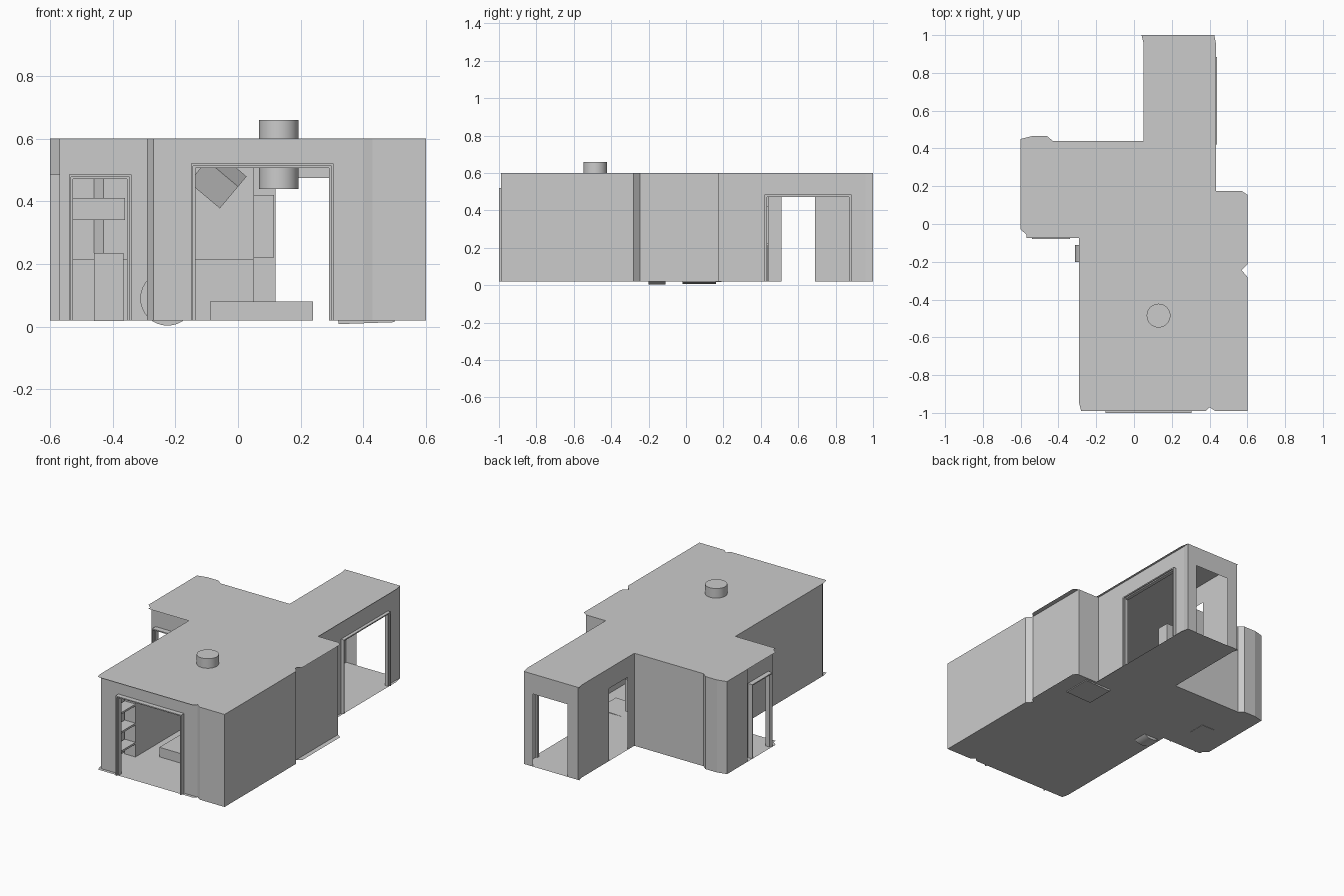
import bpy, bmesh, math
from mathutils import Vector, Matrix

if "Cube" in bpy.data.objects:
    bpy.data.objects.remove(bpy.data.objects["Cube"])

Z0, Z1 = 0.02, 0.6


def finish(name, bm):
    me = bpy.data.meshes.new(name)
    bm.to_mesh(me)
    bm.free()
    ob = bpy.data.objects.new(name, me)
    bpy.context.collection.objects.link(ob)
    return ob


def face(bm, pts):
    bm.faces.new([bm.verts.new(p) for p in pts])


def box(name, x, y, z, rot=None):
    bm = bmesh.new()
    size = (x[1] - x[0], y[1] - y[0], z[1] - z[0])
    bmesh.ops.create_cube(bm, size=1, matrix=Matrix.Diagonal((*size, 1)))
    ob = finish(name, bm)
    ob.location = [sum(v) / 2 for v in (x, y, z)]
    if rot:
        ob.rotation_euler = [math.radians(a) for a in rot]
    return ob


def cylinder(name, loc, r, depth, rot=(0, 0, 0), sides=32):
    bm = bmesh.new()
    bmesh.ops.create_cone(bm, cap_ends=True, segments=sides, radius1=r, radius2=r, depth=depth)
    ob = finish(name, bm)
    ob.location, ob.rotation_euler = loc, rot
    bpy.context.view_layer.objects.active = ob
    ob.select_set(True)
    bpy.ops.object.shade_smooth_by_angle()
    ob.select_set(False)
    return ob


# Floor and roof share one stepped outline
outline = [(-0.29, -0.95), (-0.28, -0.99), (0.38, -0.99), (0.40, -0.97), (0.43, -0.99),
           (0.6, -0.99), (0.6, -0.28), (0.57, -0.245), (0.6, -0.215), (0.6, 0.155),
           (0.57, 0.175), (0.435, 0.175), (0.435, 0.95), (0.425, 1.0), (0.04, 1.0),
           (0.05, 0.96), (0.05, 0.44), (-0.43, 0.44), (-0.46, 0.465), (-0.54, 0.465),
           (-0.6, 0.45), (-0.6, -0.03), (-0.57, -0.055), (-0.57, -0.075), (-0.29, -0.075)]
for name, z in (("floor", Z0), ("roof", Z1)):
    bm = bmesh.new()
    pts = [(x, y, z) for x, y in outline]
    face(bm, pts if z == Z1 else pts[::-1])
    finish(name, bm)

# Wall sheets follow a partly recessed path; openings given as index: (start, end, top)
path = [(-0.29, -0.94), (-0.27, -0.97), (0.40, -0.97), (0.43, -0.99), (0.6, -0.99),
        (0.6, -0.28), (0.57, -0.245), (0.57, 0.175), (0.42, 0.175), (0.42, 0.96),
        (0.425, 1.0), (0.05, 1.0), (0.05, 0.44), (-0.43, 0.44), (-0.46, 0.465),
        (-0.54, 0.465), (-0.6, 0.45), (-0.6, 0.25), (-0.57, 0.22), (-0.57, -0.045),
        (-0.29, -0.045)]
openings = {
    1: ((-0.15, -0.97), (0.305, -0.97), 0.52),
    8: ((0.42, 0.42), (0.42, 0.885), 0.485),
    10: ((0.36, 1.0), (0.12, 1.0), 0.475),
    11: ((0.05, 0.69), (0.05, 0.51), 0.475),
    18: ((-0.57, 0.2), (-0.57, 0.0), 0.485),
    19: ((-0.54, -0.045), (-0.34, -0.045), 0.485),
}
bm = bmesh.new()
for i, p in enumerate(path):
    q = path[(i + 1) % len(path)]
    pts = [(*q, Z0), (*q, Z1), (*p, Z1), (*p, Z0)]
    if i in openings:
        a, b, h = openings[i]
        pts += [(*a, Z0), (*a, h), (*b, h), (*b, Z0)]
    face(bm, pts)
finish("walls", bm)


# Raised door frames: two jambs and a header, each stepped in two layers
def door_frame(name, a, b, h, depth):
    a, b = Vector(a), Vector(b)
    d = (b - a).normalized()
    n = Vector((d.y, -d.x))
    for k, (w, dep) in enumerate(((0.007, depth), (0.014, depth * 0.6))):
        def part(label, p, q, z):
            lo = p - n * 0.01
            hi = q + n * dep
            box(f"{name}_{label}_{k}", sorted((lo.x, hi.x)), sorted((lo.y, hi.y)), z)
        part("jamb_a", a, a + d * w, (Z0, h))
        part("jamb_b", b - d * w, b, (Z0, h))
        part("header", a, b, (h - w, h))


for idx, name, depth in ((1, "front_door_frame", 0.03), (8, "corridor_door_frame", 0.02),
                         (18, "side_door_frame", 0.03), (19, "annex_door_frame", 0.035)):
    door_frame(name, *openings[idx], depth)

# Round vent through the roof and wheel in the left wall
cylinder("roof_vent", (0.13, -0.485, 0.55), 0.063, 0.22)
cylinder("wall_wheel", (-0.225, -0.155, 0.09), 0.087, 0.09, (math.pi / 2, 0, 0))

# Interior furniture
box("platform", (-0.09, 0.24), (-0.65, -0.3), (Z0, 0.08))
box("tall_cabinet", (-0.275, -0.2), (-0.73, -0.25), (Z0, 0.5))
for i in range(4):
    box(f"shelf_{i}", (-0.275, -0.2), (-0.9, -0.73), (0.1 + i * 0.12, 0.112 + i * 0.12))
box("back_counter", (-0.57, 0.05), (0.35, 0.435), (Z0, 0.215))
box("wall_shelf", (-0.55, -0.36), (0.36, 0.435), (0.34, 0.41))
box("annex_crate", (-0.46, -0.365), (0.08, 0.19), (0.018, 0.235))
box("wall_unit", (0.05, 0.115), (0.36, 0.44), (0.22, 0.42))
box("hanging_monitor", (-0.13, 0.0), (-0.4, -0.3), (0.42, 0.52), (25, 40, 0))
box("floor_slab", (0.32, 0.5), (-0.02, 0.16), (0.011, 0.023), (0, -2, 0))
